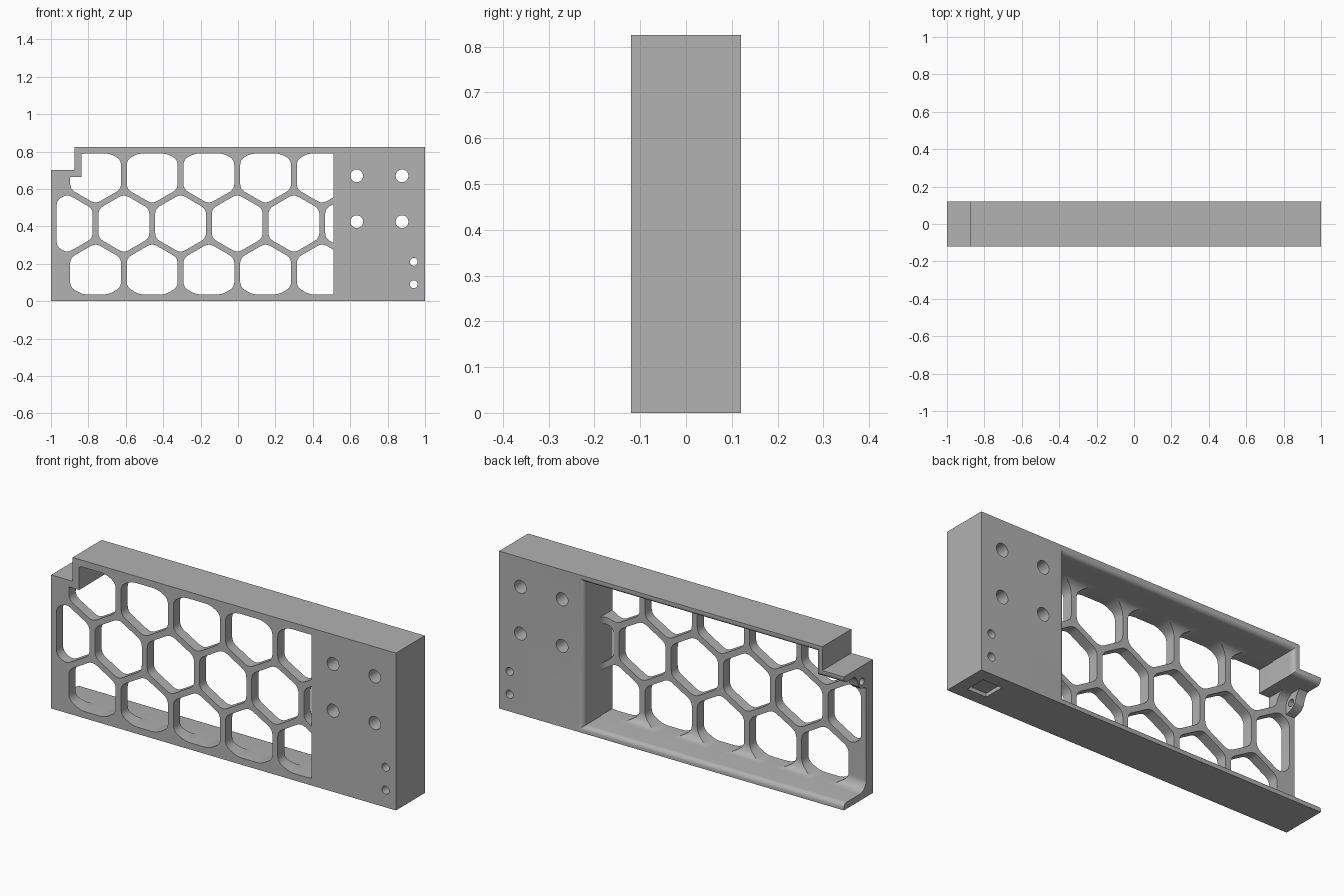
import bpy, bmesh, math
from mathutils import Vector

if "Cube" in bpy.data.objects:
    bpy.data.objects.remove(bpy.data.objects["Cube"])

grey = bpy.data.materials.new("plain_grey")
grey.diffuse_color = (0.445, 0.445, 0.445, 1)
grey.use_nodes = True
grey.node_tree.nodes["Principled BSDF"].inputs["Base Color"].default_value = grey.diffuse_color


def make_object(name, bm):
    bmesh.ops.recalc_face_normals(bm, faces=bm.faces)
    mesh = bpy.data.meshes.new(name)
    bm.to_mesh(mesh)
    bm.free()
    mesh.materials.append(grey)
    ob = bpy.data.objects.new(name, mesh)
    bpy.context.collection.objects.link(ob)
    return ob


def loft(bm, rings):
    """Skin a list of equal-length rings and cap both ends."""
    vs = [[bm.verts.new(p) for p in r] for r in rings]
    n = len(vs[0])
    for a, b in zip(vs, vs[1:]):
        for i in range(n):
            j = (i + 1) % n
            bm.faces.new((a[i], a[j], b[j], b[i]))
    bm.faces.new(vs[0])
    bm.faces.new(vs[-1][::-1])


def prism(bm, pts, lo, hi, axis="y"):
    """Extrude a 2D outline along y, x or z."""
    put = {"y": lambda u, v, w: (u, w, v), "x": lambda u, v, w: (w, u, v),
           "z": lambda u, v, w: (u, v, w)}[axis]
    loft(bm, [[put(u, v, w) for u, v in pts] for w in (lo, hi)])


def circle(cx, cy, r, n=32):
    return [(cx + r * math.cos(math.tau * i / n), cy + r * math.sin(math.tau * i / n)) for i in range(n)]


def clip(pts, axis, limit, sign):
    """Keep the part of a convex outline where sign * (p[axis] - limit) >= 0."""
    out = []
    for i, a in enumerate(pts):
        b = pts[(i + 1) % len(pts)]
        da, db = sign * (a[axis] - limit), sign * (b[axis] - limit)
        if da >= 0:
            out.append(a)
        if da * db < 0:
            t = da / (da - db)
            out.append((a[0] + t * (b[0] - a[0]), a[1] + t * (b[1] - a[1])))
    return out


def rounded(pts, t=0.029, seg=4):
    """Round every corner of an outline."""
    out = []
    n = len(pts)
    for i in range(n):
        p, a, b = Vector(pts[i]), Vector(pts[i - 1]), Vector(pts[(i + 1) % n])
        s = p + (a - p).normalized() * min(t, 0.45 * (a - p).length)
        e = p + (b - p).normalized() * min(t, 0.45 * (b - p).length)
        for k in range(seg + 1):
            f = k / seg
            out.append(tuple(s * (1 - f) ** 2 + p * 2 * f * (1 - f) + e * f * f))
    return out


def cut(target, bm, name):
    cutter = make_object(name, bm)
    cutter.hide_render = True
    mod = target.modifiers.new(name, "BOOLEAN")
    mod.operation = "DIFFERENCE"
    mod.solver = "EXACT"
    mod.use_self = True
    mod.object = cutter
    bpy.ops.object.select_all(action="DESELECT")
    bpy.context.view_layer.objects.active = target
    target.select_set(True)
    bpy.ops.object.modifier_apply(modifier=name)
    bpy.data.objects.remove(cutter)


def smooth(ob):
    bpy.ops.object.select_all(action="DESELECT")
    bpy.context.view_layer.objects.active = ob
    ob.select_set(True)
    bpy.ops.object.shade_smooth_by_angle(angle=math.radians(30))


# Outer body with the stepped top left corner
bm = bmesh.new()
prism(bm, [(-1, 0), (1, 0), (1, 0.825), (-0.875, 0.825), (-0.875, 0.70), (-1, 0.70)], -0.12, 0.12)
body = make_object("bracket_body", bm)

# Rear pocket: fillet at the web, rounded rim at the back, open at the left end
R, E, WEB = 0.055, 0.025, -0.065
profile = []
for i in range(9):
    t = math.pi / 2 * i / 8
    profile.append((WEB + R - R * math.cos(t), R - R * math.sin(t)))
for i in range(7):
    t = math.pi / 2 * i / 6
    profile.append((0.12 - E + E * math.sin(t), -E + E * math.cos(t)))
profile.append((0.2, -E))
rings = []
for y, d in profile:
    outline = [(-1.1, 0.035 + d), (0.512 - d, 0.035 + d), (0.512 - d, 0.79 - d),
               (-0.838 + d, 0.79 - d), (-0.838 + d, 0.665 - d), (-1.1, 0.665 - d)]
    rings.append([(x, y, z) for x, z in outline])
bm = bmesh.new()
loft(bm, rings)
cut(body, bm, "pocket_cutter")

# Honeycomb windows through the web, trimmed by the frame
PITCH, MID = 0.303, 0.415
ROW = PITCH * math.sqrt(3) / 2
bm = bmesh.new()
for row in (-1, 0, 1):
    for col in range(6 if row == 0 else 5):
        cx = (-0.913 if row == 0 else -0.7615) + col * PITCH
        cz = MID + row * ROW
        rad = 0.136 / math.cos(math.pi / 6)
        cell = [(cx + rad * math.sin(math.pi / 3 * k), cz + rad * math.cos(math.pi / 3 * k)) for k in range(6)]
        for axis, limit, sign in ((0, -0.97, 1), (1, 0.0355, 1), (1, 0.7895, -1)):
            cell = clip(cell, axis, limit, sign)
        cell = clip(rounded(cell), 0, 0.5115, -1)
        if row == 1 and col == 0:
            # the corner step notches the first upper window
            prism(bm, clip(cell, 1, 0.6645, -1), -0.2, 0.0)
            cell = clip(cell, 0, -0.8375, 1)
        prism(bm, cell, -0.2, 0.0)
cut(body, bm, "window_cutter")

# Bolt holes through the solid end and square recess underneath
bm = bmesh.new()
for x in (0.635, 0.877):
    for z in (0.425, 0.67):
        prism(bm, circle(x, z, 0.034), -0.2, 0.2)
for z in (0.09, 0.21):
    prism(bm, circle(0.94, z, 0.021), -0.2, 0.2)
prism(bm, [(0.825, -0.055), (0.935, -0.055), (0.935, 0.055), (0.825, 0.055)], -0.05, 0.02, "z")
cut(body, bm, "hole_cutter")
smooth(body)

# Drilled lug under the corner shelf
bm = bmesh.new()
prism(bm, [(-0.075, 0.57), (-0.055, 0.575), (-0.02, 0.585), (0.0, 0.605),
           (0.005, 0.63), (0.015, 0.65), (0.035, 0.67), (-0.075, 0.67)], -1, -0.95, "x")
lug = make_object("corner_lug", bm)
bm = bmesh.new()
prism(bm, circle(-0.03, 0.618, 0.018, 24), -1.1, -0.9, "x")
cut(lug, bm, "lug_hole_cutter")
smooth(lug)
